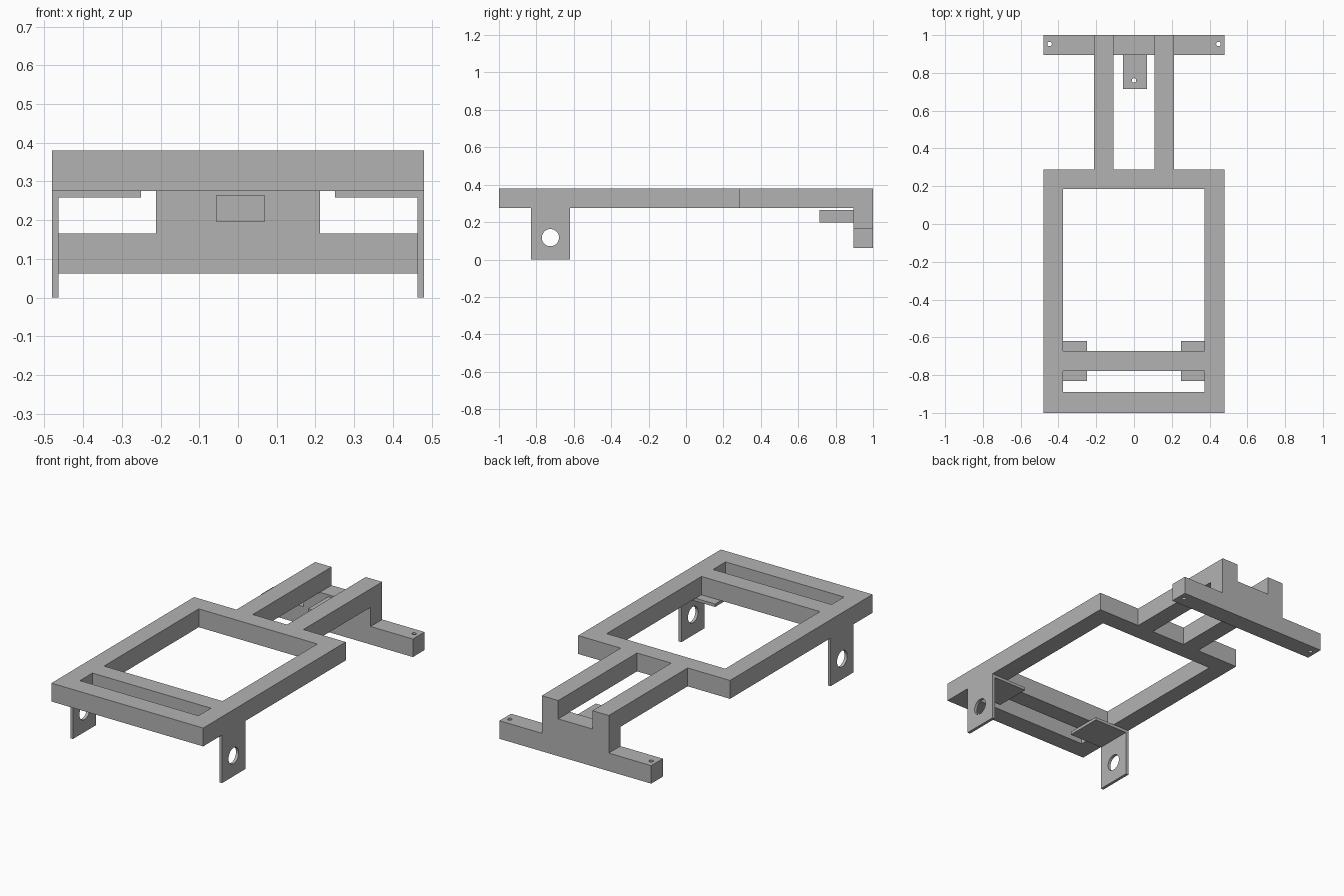
import bpy
import bmesh
from math import sin, cos, tau
from mathutils import Matrix, Vector

cube = bpy.data.objects.get("Cube")
if cube:
    bpy.data.objects.remove(cube, do_unlink=True)

GREY = (0.45, 0.45, 0.45, 1)
steel = bpy.data.materials.new("plain grey")
steel.use_nodes = True
steel.diffuse_color = GREY
steel.node_tree.nodes["Principled BSDF"].inputs["Base Color"].default_value = GREY


def rect(x0, x1, y0, y1):
    return [(x0, y0), (x1, y0), (x1, y1), (x0, y1)]


def circle(x, y, r, n=32):
    return [(x + r * cos(tau * i / n), y + r * sin(tau * i / n)) for i in range(n)]


def slab(name, outline, low, high, holes=(), axis="Z"):
    """Extrude an outline with holes along Z, or along X with the outline in YZ."""
    bm = bmesh.new()
    edges = []
    for loop in (outline, *holes):
        vs = [bm.verts.new((u, v, low)) for u, v in loop]
        edges += [bm.edges.new((vs[i - 1], vs[i])) for i in range(len(vs))]
    bmesh.ops.triangle_fill(bm, edges=edges, use_beauty=True)
    top = bmesh.ops.extrude_face_region(bm, geom=bm.faces[:], use_keep_orig=True)["geom"]
    bmesh.ops.translate(bm, vec=Vector((0, 0, high - low)),
                        verts=[g for g in top if isinstance(g, bmesh.types.BMVert)])
    if axis == "X":
        turn = Matrix(((0, 0, 1), (1, 0, 0), (0, 1, 0))).to_4x4()
        bmesh.ops.transform(bm, matrix=turn, verts=bm.verts)
    bmesh.ops.recalc_face_normals(bm, faces=bm.faces)
    mesh = bpy.data.meshes.new(name)
    bm.to_mesh(mesh)
    bm.free()
    mesh.materials.append(steel)
    ob = bpy.data.objects.new(name, mesh)
    bpy.context.collection.objects.link(ob)
    return ob


def weld(base, part):
    """Merge a touching part into the base so no inner walls remain."""
    mod = base.modifiers.new("weld", "BOOLEAN")
    mod.operation, mod.solver, mod.object = "UNION", "EXACT", part
    bpy.context.view_layer.objects.active = base
    bpy.ops.object.modifier_apply(modifier=mod.name)
    bpy.data.objects.remove(part, do_unlink=True)


DECK, TOP = 0.275, 0.38      # underside and top of the flat frame
W, RAIL, INNER = 0.48, 0.212, 0.108
BACK, SHOULDER = 0.895, 0.288

# Flat frame with a pair of rails running to the back
half = [(W, -1), (W, SHOULDER), (RAIL, SHOULDER), (RAIL, 1), (INNER, 1), (INNER, SHOULDER)]
outline = half + [(-x, y) for x, y in reversed(half)]
frame = slab("frame", outline, DECK, TOP,
             [rect(-0.377, 0.373, -0.672, 0.184), rect(-0.377, 0.373, -0.89, -0.777)])

# Rear upright block under the rails, and the drilled cross beam below it
weld(frame, slab("rear_upright", rect(-RAIL, RAIL, BACK, 1), 0.165, DECK))
weld(frame, slab("rear_beam", rect(-W, W, BACK, 1), 0.062, 0.165,
                 [circle(s * 0.447, 0.953, 0.012, 16) for s in (-1, 1)]))

# Drilled tab reaching forward from the upright
weld(frame, slab("rear_tab", rect(-0.057, 0.07, 0.715, BACK), 0.197, 0.264,
                 [circle(0, 0.76, 0.012, 16)]))

# Thin angle brackets with an axle hole, one on each side
THICK = 0.017
for side, s in (("left", 1), ("right", -1)):
    xs = sorted((s * W, s * (W - THICK)))
    bracket = slab(side + "_bracket", rect(-0.83, -0.62, 0, DECK), *xs,
                   [circle(-0.725, 0.117, 0.046)], axis="X")
    xs = sorted((s * (W - THICK), s * 0.25))
    weld(bracket, slab("flange", rect(*xs, -0.83, -0.62), DECK - THICK, DECK))
